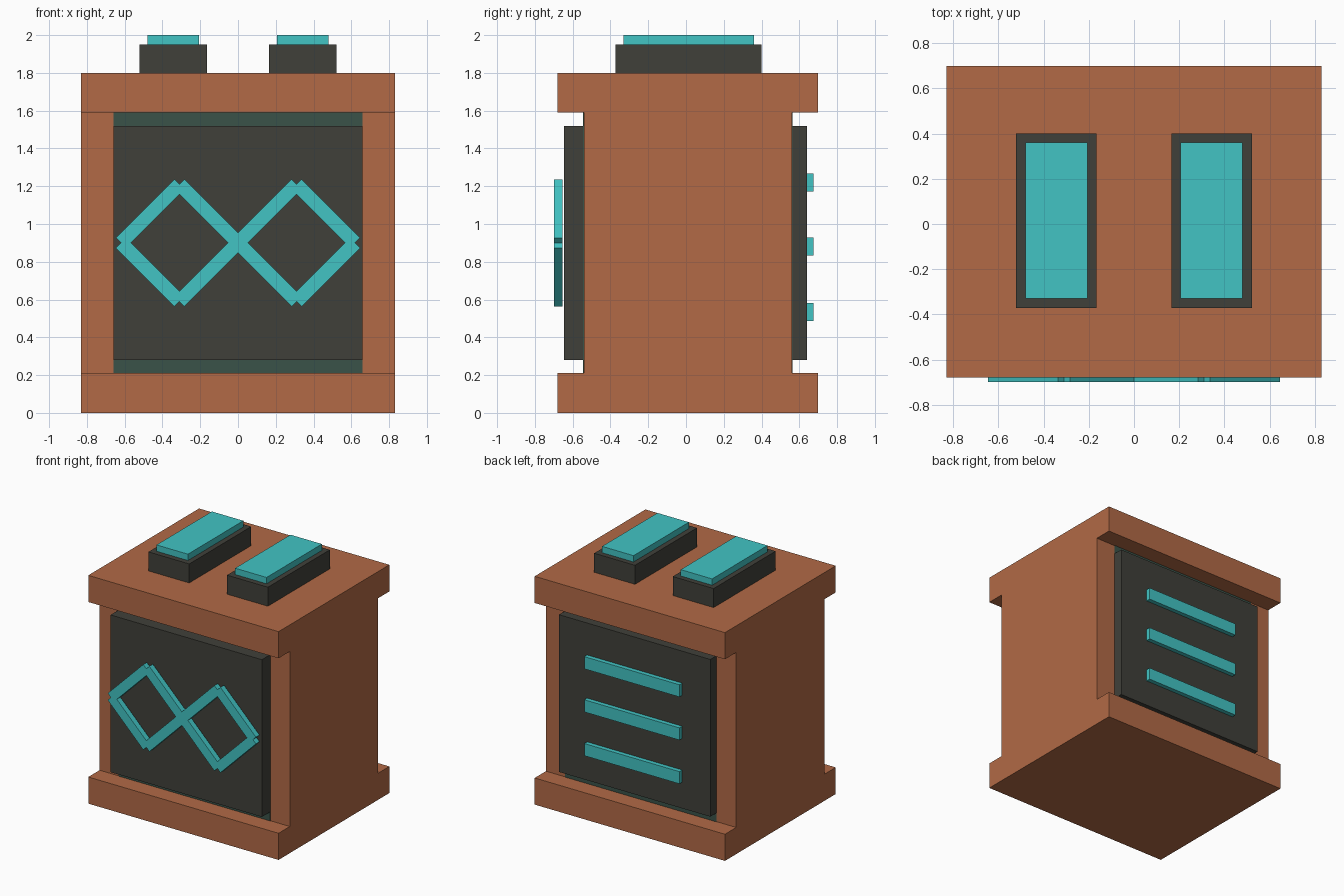
import bpy, bmesh, math
from mathutils import Matrix, Vector

if "Cube" in bpy.data.objects:
    bpy.data.objects.remove(bpy.data.objects["Cube"])


def material(name, rgb):
    m = bpy.data.materials.new(name)
    m.diffuse_color = (*rgb, 1)
    m.use_nodes = True
    m.node_tree.nodes["Principled BSDF"].inputs["Base Color"].default_value = m.diffuse_color
    return m


COPPER = material("copper", (0.445, 0.144, 0.061))
DARK = material("charcoal", (0.051, 0.051, 0.042))
TEAL = material("teal", (0.054, 0.552, 0.552))
GREEN = material("dark green", (0.042, 0.084, 0.065))


def finish(name, bm, mat):
    bmesh.ops.recalc_face_normals(bm, faces=bm.faces)
    mesh = bpy.data.meshes.new(name)
    bm.to_mesh(mesh)
    bm.free()
    mesh.materials.append(mat)
    obj = bpy.data.objects.new(name, mesh)
    bpy.context.collection.objects.link(obj)
    return obj


def box(name, x, y, z, mat, turn=0):
    """Box from (min, max) ranges, optionally turned about its own y axis."""
    lo, hi = Vector((x[0], y[0], z[0])), Vector((x[1], y[1], z[1]))
    bm = bmesh.new()
    bmesh.ops.create_cube(bm, size=1, matrix=Matrix.Diagonal((*(hi - lo), 1)))
    obj = finish(name, bm, mat)
    obj.location = (lo + hi) / 2
    obj.rotation_euler.y = turn
    return obj


# Casing: I-shaped side profile extruded across the width
profile = [(-0.68, 0), (0.70, 0), (0.70, 0.21), (0.56, 0.21), (0.56, 1.59), (0.70, 1.59),
           (0.70, 1.80), (-0.68, 1.80), (-0.68, 1.59), (-0.54, 1.59), (-0.54, 0.21), (-0.68, 0.21)]
bm = bmesh.new()
face = bm.faces.new([bm.verts.new((-0.83, y, z)) for y, z in profile])
ext = bmesh.ops.extrude_face_region(bm, geom=[face], use_keep_orig=True)
bmesh.ops.translate(bm, vec=(1.66, 0, 0),
                    verts=[v for v in ext["geom"] if isinstance(v, bmesh.types.BMVert)])
finish("casing", bm, COPPER)

# Thin backing plates and raised panels
W = (-0.66, 0.66)
box("front_backing", W, (-0.544, -0.538), (0.21, 1.59), GREEN)
box("back_backing", W, (0.558, 0.564), (0.21, 1.59), GREEN)
box("front_panel", W, (-0.645, -0.54), (0.28, 1.52), DARK)
box("back_panel", W, (0.56, 0.64), (0.28, 1.52), DARK)

# Double diamond of crossing bars on the front
R, T = 0.31, 0.0375
half = R / math.sqrt(2)
for cx in (-R, R):
    for sx in (-1, 1):
        for sz in (-1, 1):
            mx, mz = cx + sx * R / 2, 0.90 + sz * R / 2
            box("diamond_bar", (mx - half, mx + half), (-0.70, -0.655),
                (mz - T, mz + T), TEAL, sx * sz * math.pi / 4)

# Horizontal bars on the back
for z in (0.535, 0.88, 1.22):
    box("back_bar", (-0.415, 0.415), (0.64, 0.675), (z - 0.048, z + 0.048), TEAL)

# Two raised blocks with pads on the top
for s in (-1, 1):
    c = s * 0.343
    box("top_block", (c - 0.178, c + 0.178), (-0.372, 0.40), (1.80, 1.95), DARK)
    box("top_pad", (c - 0.137, c + 0.137), (-0.33, 0.36), (1.95, 2.0), TEAL)
